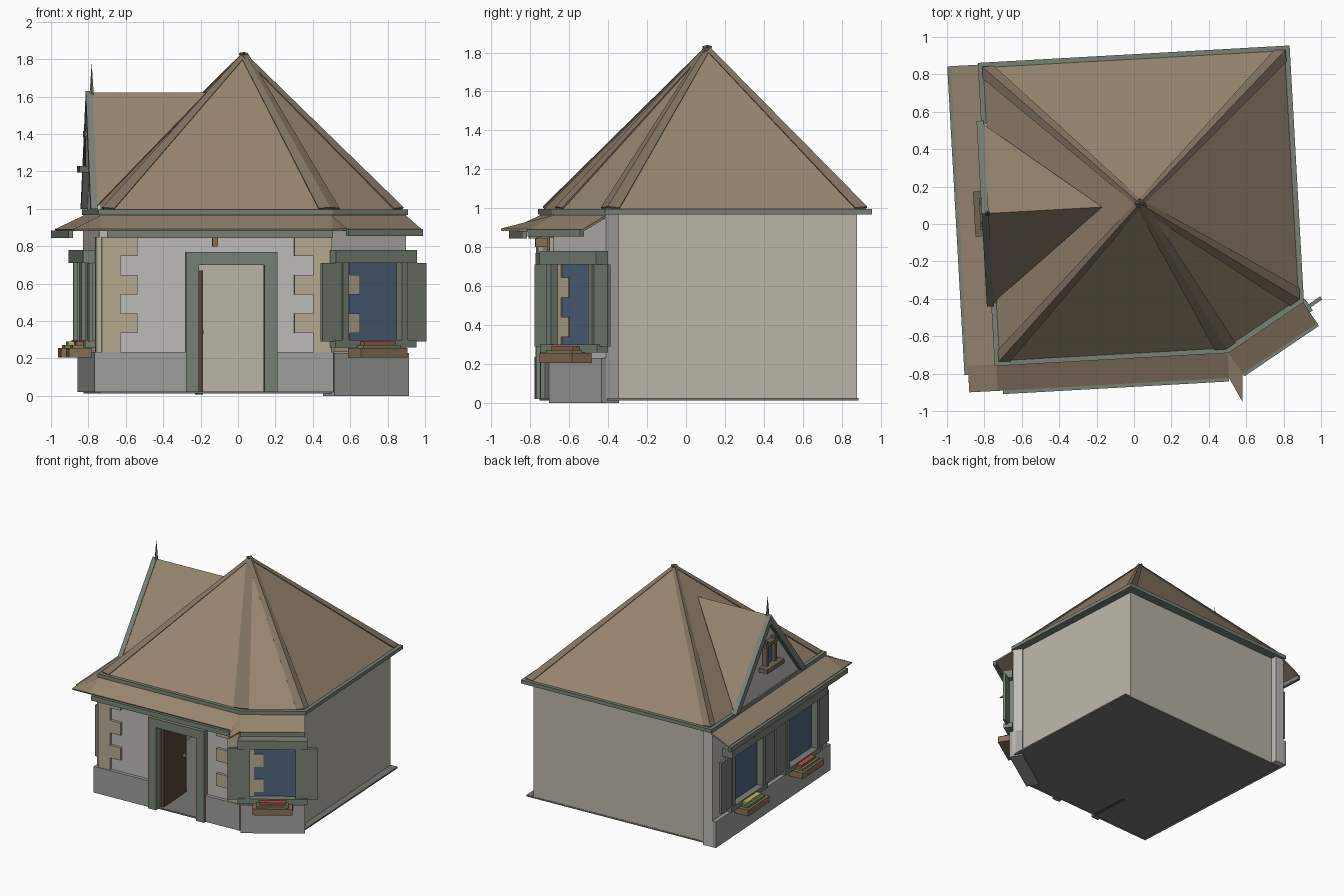
import bpy, bmesh
from math import radians
from mathutils import Vector as V, Matrix

if "Cube" in bpy.data.objects:
    bpy.data.objects.remove(bpy.data.objects["Cube"])

ROT = Matrix.Rotation(radians(3.2), 4, 'Z')   # whole house is turned slightly


def material(name, *rgb):
    m = bpy.data.materials.new(name)
    m.diffuse_color = (*rgb, 1)
    m.use_nodes = True
    m.node_tree.nodes["Principled BSDF"].inputs["Base Color"].default_value = m.diffuse_color
    return m


ROOF = material("roof_tan", .31, .235, .16)
CAP = material("ridge_tan", .22, .17, .12)
GREEN = material("green_trim", .19, .225, .18)
STONE = material("cream_stone", .47, .40, .28)
WALL = material("wall_grey", .52, .51, .48)
BEIGE = material("wall_beige", .50, .47, .40)
BASE = material("plinth_grey", .35, .35, .34)
GLASS = material("window_blue", .08, .13, .21)
WOOD = material("planter_wood", .25, .16, .09)
FRAME = material("gable_frame", .16, .13, .09)
DOOR = material("door_brown", .10, .06, .04)
LEAF = material("leaf_green", .15, .25, .10)
RED = material("petal_red", .45, .08, .07)
YELLOW = material("petal_yellow", .5, .45, .12)
FLOOR = material("floor_dark", .18, .18, .17)


def mesh(name, verts, faces, mat, thick=0):
    bm = bmesh.new()
    vs = [bm.verts.new(ROT @ V(v)) for v in verts]
    for f in faces:
        bm.faces.new([vs[i] for i in f])
    bmesh.ops.recalc_face_normals(bm, faces=bm.faces)
    me = bpy.data.meshes.new(name)
    bm.to_mesh(me)
    bm.free()
    me.materials.append(mat)
    ob = bpy.data.objects.new(name, me)
    bpy.context.collection.objects.link(ob)
    if thick:
        mod = ob.modifiers.new("thickness", 'SOLIDIFY')
        mod.thickness, mod.offset = thick, 0
    return ob


def extrude(name, pts, vec, mat):
    n = len(pts)
    verts = [V(p) for p in pts] + [V(p) + V(vec) for p in pts]
    faces = [list(range(n)), list(range(n, 2 * n))]
    faces += [[i, (i + 1) % n, (i + 1) % n + n, i + n] for i in range(n)]
    return mesh(name, verts, faces, mat)


class Facade:
    """Wall frame: s runs along the wall, n points outward, z is up."""
    def __init__(self, a, b):
        self.o = V((*a, 0))
        self.d = V((*b, 0)) - self.o
        self.len = self.d.length
        self.d.normalize()
        self.n = V((self.d.y, -self.d.x, 0))

    def at(self, s, n, z):
        return self.o + self.d * s + self.n * n + V((0, 0, z))

    def box(self, name, s0, s1, n0, n1, z0, z1, mat):
        pts = [self.at(s, n, z0) for s, n in ((s0, n0), (s1, n0), (s1, n1), (s0, n1))]
        return extrude(name, pts, (0, 0, z1 - z0), mat)


# Plan outline: back left, back right, right, front, front left
BL, BR, R, F, FL = E = [(-.776, .897), (.874, .897), (.874, -.46), (.461, -.707), (-.776, -.707)]
left = Facade((-.78, .885), (-.78, -.707))
front = Facade((-.78, -.707), F)
corner = Facade(F, R)
right = Facade((.82, -.41), (.82, .835))
back = Facade((.82, .835), (-.75, .835))

# Floor, thick shop-side walls, thin plain walls and plinths
floor = [(-.78, .838), (.88, .838), (.872, -.45), (.461, -.71), (-.78, -.71)]
extrude("floor", [(*p, .012) for p in floor], (0, 0, .012), FLOOR)
for nm, w, t, mat in (("left", left, .08, WALL), ("corner", corner, .08, WALL),
                      ("right", right, .02, BEIGE), ("back", back, .02, BEIGE)):
    w.box(nm + "_wall", 0, w.len, -t, 0, .02, .968, mat)
front.box("front_wall_left", 0, .50, -.08, 0, .02, .968, WALL)
front.box("front_wall_right", .91, front.len, -.08, 0, .02, .968, WALL)
front.box("front_wall_top", .50, .91, -.08, 0, .72, .968, WALL)
left.box("left_plinth", 0, left.len + .028, 0, .03, .02, .235, BASE)
front.box("front_plinth_left", -.03, .50, 0, .028, .02, .235, BASE)
front.box("front_plinth_right", .91, front.len + .01, 0, .028, .02, .235, BASE)
corner.box("corner_plinth", 0, corner.len, -.08, .028, 0, .23, BASE)


# Corner stones: a column with alternating long stones
def quoins(name, w, s, sign, short, long, count=6):
    for i in range(count):
        ln = short if i % 2 == 0 else long
        a, b = sorted((s, s + sign * ln))
        z0 = .235 + i * .1025
        w.box(f"{name}_{i}", a, b, 0, .022, z0, z0 + .1025, STONE)


quoins("quoin_front_left", front, .01, 1, .10, .19)
quoins("quoin_front_right", front, front.len, -1, .10, .20)
quoins("quoin_corner", corner, 0, 1, .10, .17, 5)
left.box("quoin_left", left.len - .10, left.len, 0, .02, .235, .85, STONE)

# Door frame and open door
front.box("door_post_left", .46, .53, -.03, .05, .02, .77, GREEN)
front.box("door_post_right", .88, .95, -.03, .05, .02, .77, GREEN)
front.box("door_lintel", .53, .88, -.03, .05, .70, .77, GREEN)
front.box("door", .53, .555, -.34, -.02, .008, .67, DOOR)
front.box("door_knob", .555, .575, -.31, -.29, .33, .35, STONE)
front.box("lamp_bracket", .60, .63, 0, .06, .80, .845, WOOD)


# Windows with posts, shutters, sill and planter
def window(name, w, c, petals, h, shut):
    w.box(name + "_glass", c - h, c + h, 0, .015, .30, .71, GLASS)
    w.box(name + "_sill", c - .26, c + .26, 0, .07, .26, .30, GREEN)
    for side in (-1, 1):
        a, b = sorted((c + side * h, c + side * (h + .04)))
        w.box(name + "_post", a, b, 0, .065, .30, .71, GREEN)
        a, b = sorted((c + side * (h + .04), c + side * (h + .04 + shut)))
        w.box(name + "_shutter", a, b, .035, .055, .29, .71, GREEN)
    w.box(name + "_planter", c - .15, c + .15, .03, .15, .205, .255, WOOD)
    w.box(name + "_leaves", c - .12, c + .12, .05, .13, .255, .272, LEAF)
    w.box(name + "_flowers", c - .10, c + .10, .07, .11, .272, .29, petals)


window("corner_window", corner, .24, RED, .17, .125)
window("left_back_window", left, .415, YELLOW, .195, .14)
window("left_front_window", left, 1.185, RED, .195, .14)
corner.box("corner_header", -.02, .50, 0, .075, .71, .78, GREEN)
left.box("left_header", .145, 1.50, 0, .085, .71, .78, GREEN)

# Skirt roof over the left, front and corner walls
ZI, ZO = .958, .886
skirt = [(*BL, ZI), (*FL, ZI), (*F, ZI), (*R, ZI),
         (-.928, .897, ZO), (-.928, -.707, ZO), (-.928, -.848, ZO), (-.776, -.848, ZO),
         (.461, -.848, ZO), (.526, -.981, .89), (.535, -.830, ZO), (.948, -.583, ZO)]
mesh("skirt_roof", skirt, [(0, 1, 5, 4), (1, 7, 6, 5), (1, 2, 8, 7), (2, 10, 9, 8), (2, 3, 11, 10)],
     ROOF, .012)
left.box("left_skirt_fascia", -.012, left.len + .05, .146, .170, .845, .884, GREEN)
front.box("front_skirt_fascia", .03, front.len, .138, .162, .845, .884, GREEN)
corner.box("corner_skirt_fascia", 0, corner.len, .138, .162, .855, .892, GREEN)

# Main hipped roof with protruding eave band and hip caps
TOP = V((.036, .108, 1.83))
MID = V((.049, .095))
RB = [MID + (V(p) - MID) * .982 for p in E]
EB = [MID + (V(p) - MID) * 1.012 for p in E]
extrude("eave_band", [(*p, .967) for p in EB], (0, 0, .03), GREEN)
mesh("main_roof", [(*p, .994) for p in RB] + [TOP],
     [(i, (i + 1) % 5, 5) for i in range(5)] + [range(5)], ROOF)
for i in range(5):
    c = V((*RB[i], 1.0))
    u = (V((*RB[i - 1], 1.0)) - c).normalized() * .06
    v = (V((*RB[(i + 1) % 5], 1.0)) - c).normalized() * .06
    up = V((0, 0, .005))
    mesh("hip_cap", [c + u, c + up, c + v, TOP + v * .4, TOP + up, TOP + u * .4],
         [(0, 1, 4, 5), (1, 2, 3, 4)], CAP, .01)

# Dormer on the left slope
YC, HW, ZT = .10, .485, 1.615
mesh("dormer_roof", [(-.79, YC, ZT), (-.79, YC + HW, 1), (-.79, YC - HW, 1), (-.165, YC, ZT)],
     [(0, 1, 3), (0, 3, 2)], ROOF, .012)
extrude("gable_wall", [(-.775, YC - HW, .99), (-.775, YC + HW, .99), (-.775, YC, ZT - .01)],
        (.02, 0, 0), WALL)
SC = left.o.y - YC
for s in (-1, 1):
    extrude("bargeboard", [(-.81, YC, ZT + .015), (-.81, YC + s * (HW + .012), 1),
                           (-.81, YC + s * (HW - .05), 1), (-.81, YC, ZT - .06)], (.037, 0, 0), GREEN)
    a, b = sorted((SC + s * .045, SC + s * .07))
    left.box("gable_window_post", a, b, -.01, .035, 1.20, 1.43, FRAME)
left.box("gable_window_glass", SC - .045, SC + .045, -.01, .01, 1.22, 1.41, GLASS)
left.box("gable_window_lintel", SC - .085, SC + .085, -.01, .04, 1.385, 1.415, FRAME)
left.box("gable_window_sill", SC - .12, SC + .12, -.01, .07, 1.195, 1.23, FRAME)

# Finial spike
bpy.ops.mesh.primitive_cone_add(vertices=6, radius1=.014, radius2=0, depth=.18,
                                location=ROT @ V((-.778, YC, 1.69)))
spike = bpy.context.object
spike.name = "finial"
spike.data.materials.append(GREEN)
